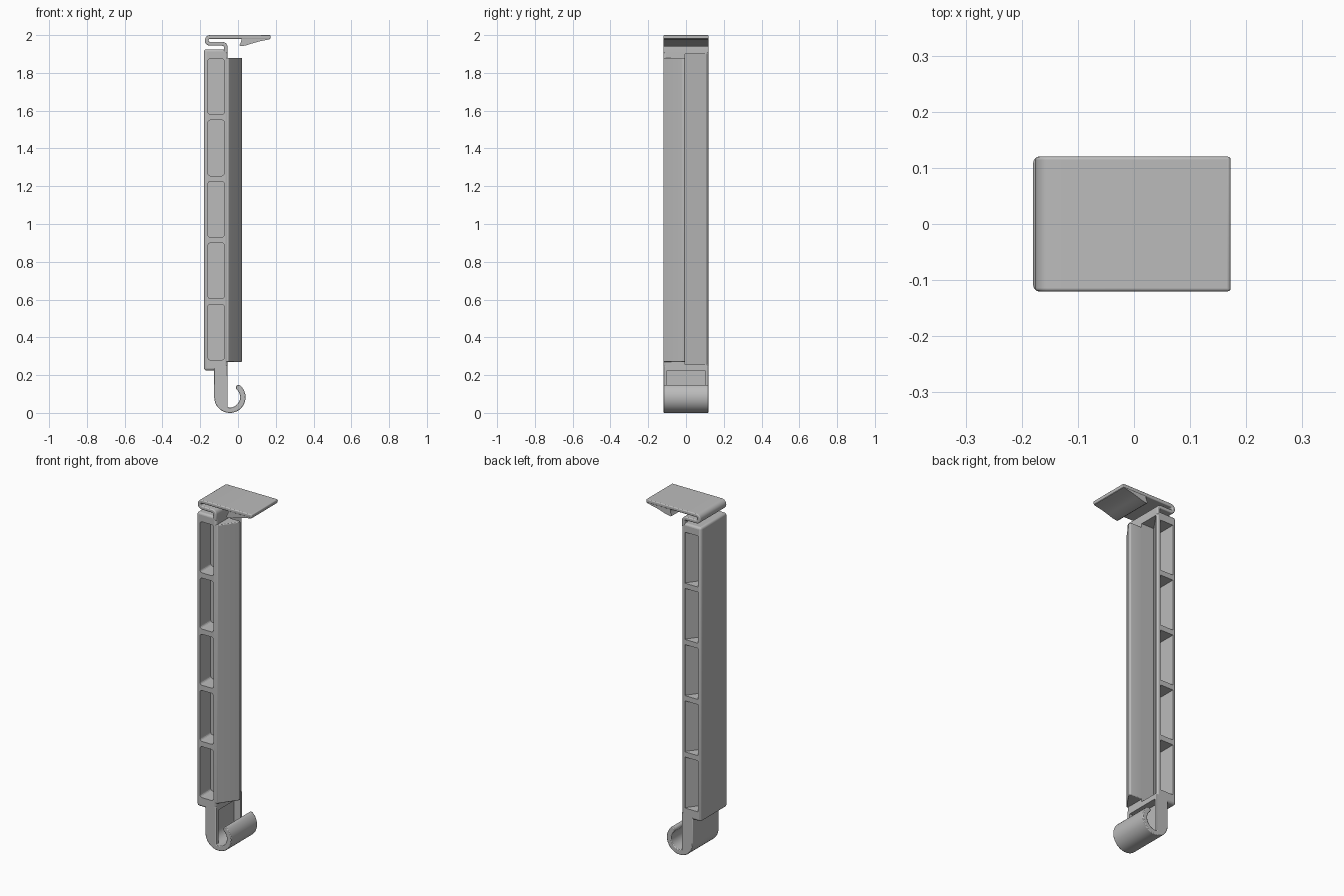
import bpy, bmesh, math
from mathutils import Vector

if "Cube" in bpy.data.objects:
    bpy.data.objects.remove(bpy.data.objects["Cube"])

GREY = bpy.data.materials.new("plain grey")
GREY.diffuse_color = (0.5, 0.5, 0.5, 1)
GREY.use_nodes = True
GREY.node_tree.nodes["Principled BSDF"].inputs["Base Color"].default_value = GREY.diffuse_color
HALF = 0.12  # half of the width along y


def prism(name, pts, lo, hi, axis="y", bevel=0.0, segments=3, cutter=False):
    """Extrude a 2D profile: (x, z) along y, or (x, y) along z."""
    def place(p, t):
        return (p[0], t, p[1]) if axis == "y" else (p[0], p[1], t)
    bm = bmesh.new()
    face = bm.faces.new([bm.verts.new(place(p, lo)) for p in pts])
    new = bmesh.ops.extrude_face_region(bm, geom=[face])["geom"]
    shift = Vector(place((0, 0), hi - lo))
    bmesh.ops.translate(bm, verts=[v for v in new if isinstance(v, bmesh.types.BMVert)], vec=shift)
    bmesh.ops.recalc_face_normals(bm, faces=bm.faces)
    mesh = bpy.data.meshes.new(name)
    bm.to_mesh(mesh)
    bm.free()
    mesh.materials.append(GREY)
    ob = bpy.data.objects.new(name, mesh)
    bpy.context.collection.objects.link(ob)
    if bevel:
        m = ob.modifiers.new("rounding", "BEVEL")
        m.width, m.segments, m.limit_method = bevel, segments, "ANGLE"
        m.angle_limit = math.radians(35)
    if cutter:
        ob.hide_render = True
        ob.hide_set(True)
    return ob


def cut(ob, cutter):
    m = ob.modifiers.new("cut", "BOOLEAN")
    m.operation, m.object, m.solver = "DIFFERENCE", cutter, "EXACT"


def arc(cx, cz, r, a0, a1, n=12):
    angles = [math.radians(a0 + (a1 - a0) * i / n) for i in range(n + 1)]
    return [(cx + r * math.cos(a), cz + r * math.sin(a)) for a in angles]


def rect(x0, x1, z0, z1):
    return [(x0, z0), (x1, z0), (x1, z1), (x0, z1)]


def rounded(x0, x1, z0, z1, r):
    return (arc(x1 - r, z1 - r, r, 0, 90, 4) + arc(x0 + r, z1 - r, r, 90, 180, 4)
            + arc(x0 + r, z0 + r, r, 180, 270, 4) + arc(x1 - r, z0 + r, r, 270, 360, 4))


def ribbon(path, half):
    """Thicken a path into a closed strip profile."""
    left, right = [], []
    for i, p in enumerate(path):
        a, b = path[max(i - 1, 0)], path[min(i + 1, len(path) - 1)]
        d = Vector((b[0] - a[0], b[1] - a[1])).normalized()
        left.append((p[0] - d.y * half, p[1] + d.x * half))
        right.append((p[0] + d.y * half, p[1] - d.x * half))
    return left + right[::-1]


# Long body
body = prism("body", rect(-0.18, -0.055, 0.225, 1.925), -HALF, HALF, bevel=0.012)

# Triangular groove on the back half of the clamping side
groove = prism("groove_cutter", [(-0.135, -0.004), (0.05, -0.004), (0.05, 0.258), (-0.055, 0.111)],
               0.255, 1.9, axis="z", cutter=True)
cut(body, groove)

# Five pockets on the front and five on the back, the back ones following the groove
for i in range(5):
    z0 = 0.28 + 0.325 * i
    z1 = z0 + 0.295
    front = prism(f"front_pocket_cutter_{i}", rounded(-0.16, -0.072, z0, z1, 0.015),
                  -0.2, -0.022, cutter=True)
    back = prism(f"back_pocket_cutter_{i}",
                 [(-0.16, 0.2), (-0.16, 0.002), (-0.078, 0.113), (-0.072, 0.2)],
                 z0, z1, axis="z", cutter=True)
    cut(body, front)
    cut(body, back)

# Clamping wedge on the front half
wedge = prism("clamping_wedge", [(-0.065, -0.119), (-0.05, -0.119), (0.016, -0.026), (0.022, -0.014),
                                 (0.02, -0.006), (0.012, -0.004), (-0.065, -0.004)],
              0.27, 1.88, axis="z", bevel=0.006)

# S-shaped spring strip leading into the top plate
path = ([(0.172, 1.99), (0.0, 1.99)] + arc(-0.148, 1.972, 0.018, 90, 270)
        + arc(-0.083, 1.936, 0.018, 90, 0, 8) + [(-0.065, 1.905)])
strip = prism("spring_strip_and_top_plate", ribbon(path, 0.01), -HALF, HALF, bevel=0.005)

# Hooked latch tooth under the top plate
tooth_pts = [(0.172, 1.992), (0.168, 1.978), (0.145, 1.973), (0.11, 1.966), (0.075, 1.956),
             (0.045, 1.946), (0.015, 1.941), (0.007, 1.946), (0.017, 1.965), (0.018, 1.992)]
tooth = prism("latch_tooth", tooth_pts, -HALF + 0.002, HALF - 0.002)

# Stem and curled hook as one profile
CX, CZ, R, IN = -0.043, 0.083, 0.083, 0.054
a_in = math.degrees(math.acos((-0.055 - CX) / IN))
tip = math.radians(48)
mid = (R + IN) / 2
hook_pts = ([(-0.055, 0.25), (-0.126, 0.25)] + arc(CX, CZ, R, 180, 408, 36)
            + arc(CX + mid * math.cos(tip), CZ + mid * math.sin(tip), (R - IN) / 2, 48, 228, 8)[1:-1]
            + arc(CX, CZ, IN, 408, 360 - a_in, 24))
hook = prism("stem_and_hook", hook_pts, -HALF, HALF, bevel=0.004, segments=2)

# Recess in the stem between two side cheeks
recess_pts = ([(-0.03, 0.225), (CX - IN, 0.225)] + arc(CX, CZ, IN, 180, 270, 14) + [(-0.03, CZ)])
recess = prism("recess_cutter", recess_pts, -0.1, 0.1, cutter=True)
cut(hook, recess)

# Smooth shading with crisp edges
for ob in (body, wedge, strip, tooth, hook):
    bpy.ops.object.select_all(action="DESELECT")
    ob.select_set(True)
    bpy.context.view_layer.objects.active = ob
    bpy.ops.object.shade_smooth_by_angle(angle=math.radians(35))
